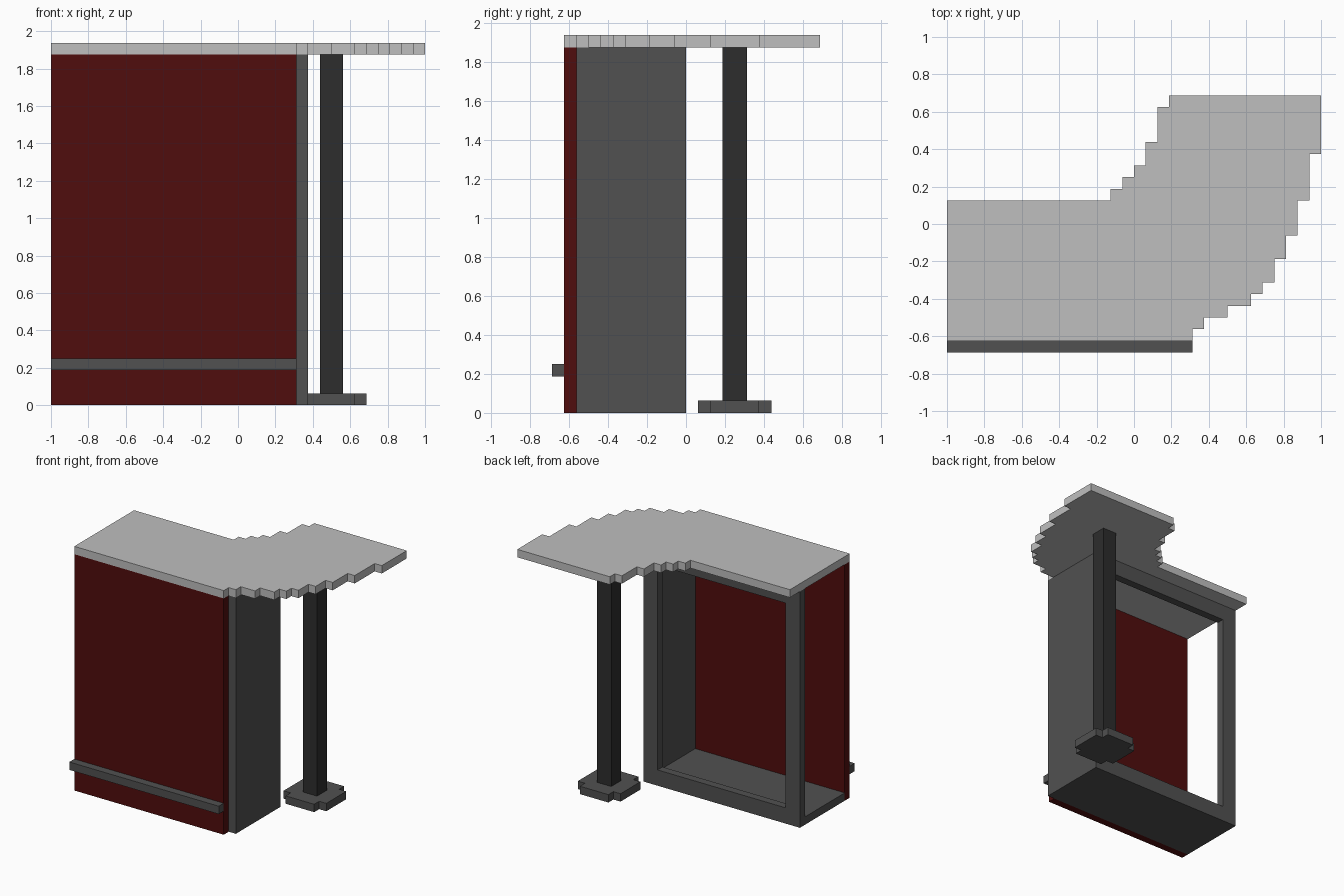
import bpy
import bmesh

cube = bpy.data.objects.get("Cube")
if cube:
    bpy.data.objects.remove(cube, do_unlink=True)

U = 1 / 16  # one block; all sizes below are in blocks


def material(name, r, g, b):
    m = bpy.data.materials.new(name)
    m.use_nodes = True
    m.diffuse_color = (r, g, b, 1)
    m.node_tree.nodes["Principled BSDF"].inputs["Base Color"].default_value = (r, g, b, 1)
    return m


LIGHT = material("light grey", 0.521, 0.521, 0.521)
GREY = material("dark grey", 0.082, 0.082, 0.082)
BLACK = material("charcoal", 0.026, 0.026, 0.026)
RED = material("dark red", 0.080, 0.004, 0.004)


def slab(name, outline, z0, z1, mat):
    """Extrude a flat outline from height z0 to z1."""
    bm = bmesh.new()
    face = bm.faces.new([bm.verts.new((x * U, y * U, z0 * U)) for x, y in outline])
    top = bmesh.ops.extrude_face_region(bm, geom=[face])["geom"]
    bmesh.ops.translate(bm, vec=(0, 0, (z1 - z0) * U),
                        verts=[v for v in top if isinstance(v, bmesh.types.BMVert)])
    bmesh.ops.recalc_face_normals(bm, faces=bm.faces)
    mesh = bpy.data.meshes.new(name)
    bm.to_mesh(mesh)
    bm.free()
    mesh.materials.append(mat)
    ob = bpy.data.objects.new(name, mesh)
    bpy.context.collection.objects.link(ob)
    return ob


def box(name, x, y, z, mat):
    corners = [(x[0], y[0]), (x[1], y[0]), (x[1], y[1]), (x[0], y[1])]
    return slab(name, corners, z[0], z[1], mat)


def stairs(start, steps):
    """Walk from a point, each step moving along y and then along x."""
    x, y = start
    points = [(x, y)]
    for dy, dx in steps:
        y += dy
        points.append((x, y))
        x += dx
        points.append((x, y))
    return points


# Countertop with stepped curved edges
outer = stairs((5, -10), [(1, 1), (1, 2), (1, 2), (1, 1), (1, 1), (2, 1),
                          (2, 1), (3, 1), (4, 1)])
inner = stairs((3, 11), [(-1, -1), (-3, -1), (-2, -1), (-1, -1), (-1, -1), (-1, -14)])
slab("countertop", [(-16, -10)] + outer + [(16, 11)] + inner, 30, 31, LIGHT)

# Front panel and foot rail
box("front_panel", (-16, 5), (-10, -9), (0, 30), RED)
box("foot_rail", (-16, 5), (-11, -10), (3, 4), GREY)

# Cabinet body, open on its right side and at the back
box("side_wall", (5, 6), (-9, 0), (0, 30), GREY)
box("cabinet_floor", (-16, 5), (-9, 0), (0, 1), GREY)

# Frame around the back opening
box("back_frame_post_right", (-16, -14), (-1, 0), (1, 30), GREY)
box("back_frame_post_left", (4, 5), (-1, 0), (1, 30), GREY)
box("back_frame_sill", (-14, 4), (-1, 0), (1, 2), GREY)
box("back_frame_beam", (-14, 4), (-1, 0), (28, 30), GREY)

# Support pole on a notched foot
box("support_pole", (7, 9), (3, 5), (1, 30), BLACK)
foot = [(2, -3), (2, -2), (3, -2)]
foot += [(x, -y) for x, y in reversed(foot)]
foot += [(-x, -y) for x, y in foot]
slab("pole_foot", [(x + 8, y + 4) for x, y in foot], 0, 1, GREY)
